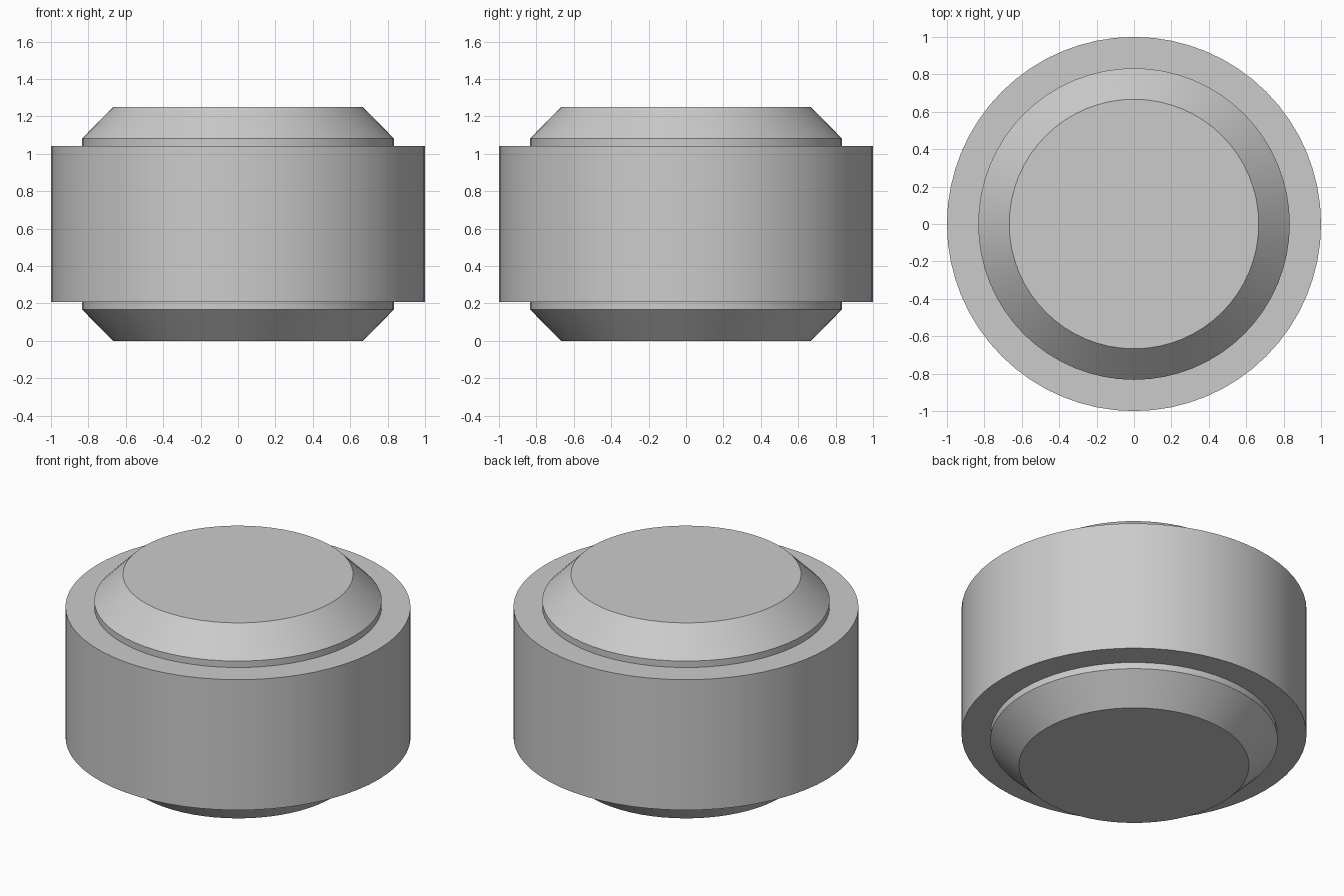
import bpy
import bmesh
import math

cube = bpy.data.objects.get("Cube")
if cube:
    bpy.data.objects.remove(cube, do_unlink=True)

SEGMENTS = 64
HEIGHT = 1.25

# Single plain grey material
grey = bpy.data.materials.new("plain grey")
grey.use_nodes = True
colour = (0.6, 0.6, 0.6, 1)
grey.diffuse_color = colour
grey.node_tree.nodes["Principled BSDF"].inputs["Base Color"].default_value = colour


def lathe(name, profile):
    """Turn a closed solid from (radius, height) rings, capped at both ends."""
    bm = bmesh.new()
    rings = []
    for radius, z in profile:
        rings.append([
            bm.verts.new((radius * math.cos(a), radius * math.sin(a), z))
            for a in (math.tau * i / SEGMENTS for i in range(SEGMENTS))
        ])
    for low, high in zip(rings, rings[1:]):
        for i in range(SEGMENTS):
            j = (i + 1) % SEGMENTS
            bm.faces.new((low[i], low[j], high[j], high[i]))
    bm.faces.new(rings[0][::-1])
    bm.faces.new(rings[-1])
    bmesh.ops.recalc_face_normals(bm, faces=bm.faces)
    mesh = bpy.data.meshes.new(name)
    bm.to_mesh(mesh)
    bm.free()
    mesh.materials.append(grey)
    obj = bpy.data.objects.new(name, mesh)
    bpy.context.collection.objects.link(obj)
    bpy.ops.object.select_all(action="DESELECT")
    obj.select_set(True)
    bpy.context.view_layer.objects.active = obj
    bpy.ops.object.shade_smooth_by_angle(angle=math.radians(30))
    return obj


# Lower half: chamfered hub, short neck, shoulder and wide drum wall
lower = [(0.667, 0), (0.833, 0.167), (0.833, 0.208), (1, 0.208)]
# Upper half mirrors the lower half
upper = [(r, HEIGHT - z) for r, z in reversed(lower)]
lathe("stepped_drum", lower + upper)
